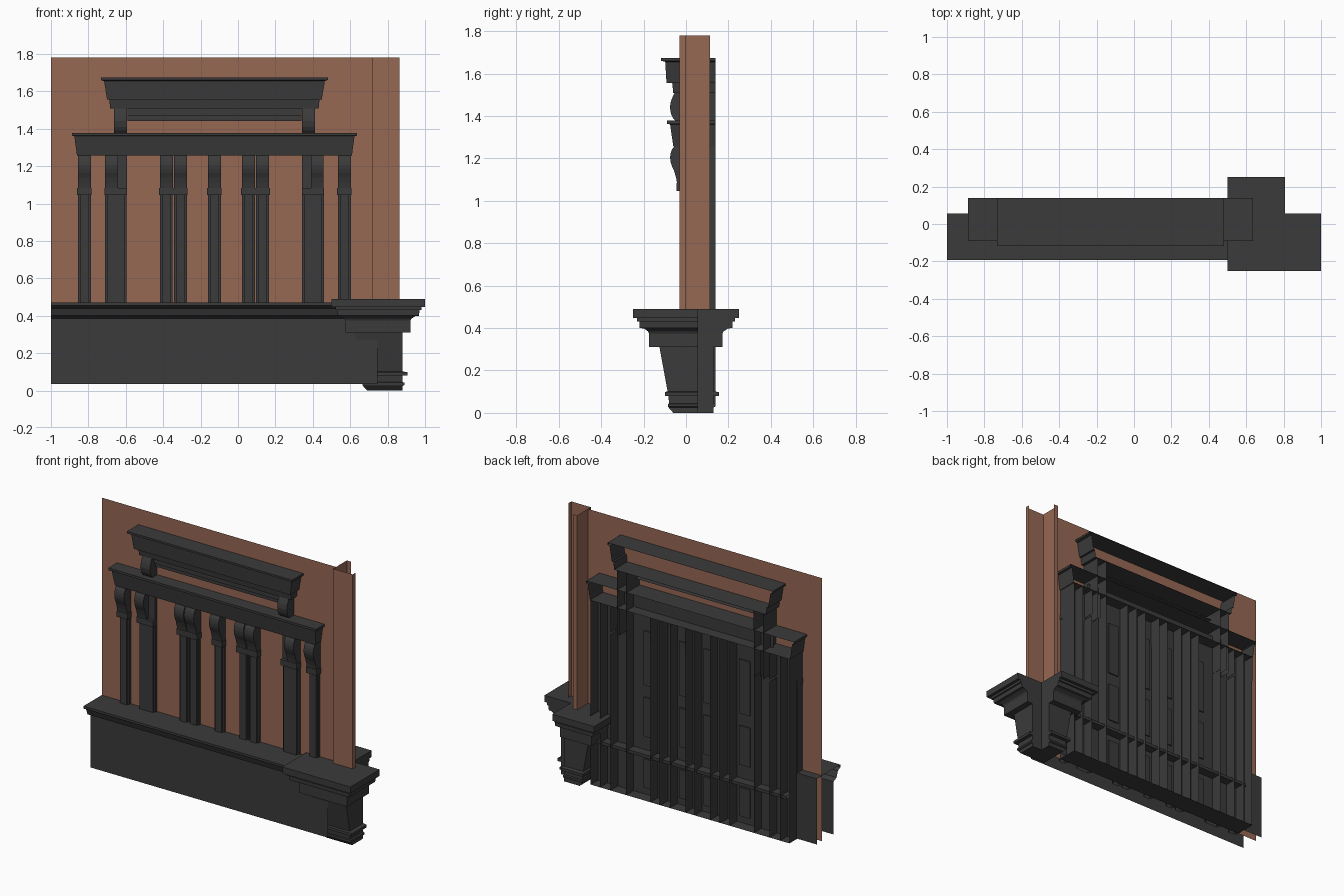
import bpy

cube = bpy.data.objects.get("Cube")
if cube:
    bpy.data.objects.remove(cube, do_unlink=True)


def material(name, rgb):
    m = bpy.data.materials.new(name)
    m.use_nodes = True
    m.diffuse_color = (*rgb, 1)
    m.node_tree.nodes["Principled BSDF"].inputs["Base Color"].default_value = (*rgb, 1)
    return m


DARK = material("charcoal paint", (0.043, 0.043, 0.043))
BROWN = material("terracotta plaster", (0.305, 0.138, 0.087))
MID = -0.126     # centre line of the shopfront
BACK = 0.138     # rear edge of the open-backed woodwork
SCREEN = 0.06    # rear screen plane
WALL_END = 0.72
FOOT = 0.035


def loft(name, rings, mat=DARK, closed=False, caps=True):
    """Skin a list of (outline, z) rings, optionally closing each outline."""
    n = len(rings[0][0])
    verts = [(x, y, z) for outline, z in rings for x, y in outline]
    faces = []
    for r in range(len(rings) - 1):
        for i in range(n if closed else n - 1):
            a, b = r * n + i, r * n + (i + 1) % n
            faces.append((a, b, b + n, a + n))
    if caps:
        faces.append(tuple(reversed(range(n))))
        faces.append(tuple(range(len(verts) - n, len(verts))))
    me = bpy.data.meshes.new(name)
    me.from_pydata(verts, [], faces)
    me.materials.append(mat)
    ob = bpy.data.objects.new(name, me)
    bpy.context.collection.objects.link(ob)


def u_shape(cx, half, front, back=BACK):
    return [(cx - half, back), (cx - half, front), (cx + half, front), (cx + half, back)]


def open_box(name, cx, half, front, z0, z1, back=BACK, caps=True):
    loft(name, [(u_shape(cx, half, front, back), z) for z in (z0, z1)], caps=caps)


def stack(name, cx, steps):
    """Open-backed moulding from (half width, front y, z) steps."""
    loft(name, [(u_shape(cx, h, f), z) for h, f, z in steps])


def strip(name, path, x0, x1, mat=DARK):
    """Extrude an open (y, z) path along x."""
    n = len(path)
    verts = [(x, y, z) for x in (x0, x1) for y, z in path]
    me = bpy.data.meshes.new(name)
    me.from_pydata(verts, [], [(i, i + n, i + n + 1, i + 1) for i in range(n - 1)])
    me.materials.append(mat)
    bpy.context.collection.objects.link(bpy.data.objects.new(name, me))


# Wall and re-entrant corner pilaster
strip("wall", [(0, FOOT), (0, 1.78)], -1, WALL_END, BROWN)
corner = [(0.863, 0), (0.863, -0.03), (WALL_END, -0.03), (WALL_END, 0.113), (0.75, 0.113)]
loft("corner_pilaster", [(corner, 0.48), (corner, 1.78)], BROWN, caps=False)

# Plinth with moulded sill, and the base board under the rear woodwork
strip("plinth", [(-0.118, FOOT), (-0.118, 0.385), (-0.15, 0.4), (-0.165, 0.44),
                 (-0.185, 0.45), (-0.192, 0.455), (-0.192, 0.47),
                 (0.056, 0.47), (0.056, FOOT)], -1, 0.745)
strip("rear_base_board", [(0, FOOT), (BACK, FOOT)], MID - 0.73, MID + 0.73)

# Corner pier: L-shaped outline, the two inner faces stay flush
NOTCH = 0.056


def pier_outline(a, b):
    pts = [(-a, -a), (b, -a), (b, NOTCH), (NOTCH, NOTCH), (NOTCH, b), (-a, b)]
    return [(0.75 + x, y) for x, y in pts]


pier = [(0, 0.06, 0.13), (0.025, 0.082, 0.13), (0.03, 0.085, 0.14), (0.042, 0.085, 0.14),
        (0.045, 0.08, 0.13), (0.08, 0.083, 0.13), (0.08, 0.1, 0.155),
        (0.098, 0.1, 0.155), (0.102, 0.087, 0.13), (0.31, 0.125, 0.13),
        (0.31, 0.175, 0.172), (0.375, 0.175, 0.172), (0.385, 0.18, 0.178),
        (0.398, 0.198, 0.198), (0.4, 0.218, 0.218), (0.43, 0.22, 0.22),
        (0.43, 0.23, 0.23), (0.447, 0.23, 0.23), (0.447, 0.25, 0.25), (0.49, 0.25, 0.25)]
loft("corner_pier", [(pier_outline(a, b), z) for z, a, b in pier], closed=True)

# Upper and main cornices
stack("upper_cornice", MID, [(0.557, -0.06, 1.507), (0.562, -0.065, 1.555), (0.574, -0.092, 1.556),
                             (0.59, -0.098, 1.655), (0.606, -0.118, 1.66), (0.606, -0.118, 1.673)])
stack("main_cornice", MID, [(0.735, -0.06, 1.257), (0.749, -0.075, 1.36),
                            (0.762, -0.09, 1.363), (0.762, -0.09, 1.378)])
open_box("frieze_band", MID, 0.465, -0.035, 1.467, 1.507, back=0.05)
open_box("frieze_lower_band", MID, 0.465, -0.02, 1.44, 1.467, back=0.05)

# Scroll brackets
SCROLL = [(1.083, -0.042), (1.11, -0.047), (1.14, -0.056), (1.165, -0.067), (1.185, -0.073),
          (1.205, -0.075), (1.225, -0.072), (1.24, -0.067), (1.257, -0.055)]
BULGE = [(1.378, -0.05), (1.39, -0.061), (1.41, -0.071), (1.44, -0.076),
         (1.47, -0.071), (1.49, -0.063), (1.507, -0.055)]


def bracket(name, cx, half, curve):
    loft(name, [(u_shape(cx, half, y), z) for z, y in curve], caps=False)


def shaft(name, cx, half, top):
    s, mid, front = 0.01, -0.016, -0.029
    left = [(-half, BACK), (-half, mid), (s - half, mid), (s - half, front)]
    pts = left + [(-x, y) for x, y in reversed(left)]
    outline = [(cx + x, y) for x, y in pts]
    loft(name, [(outline, FOOT), (outline, top)], caps=False)


def pilaster(label, cx):
    shaft("shaft_" + label, cx, 0.034, 1.257)
    bracket("bracket_" + label, cx, 0.035, SCROLL)
    open_box("bracket_foot_" + label, cx, 0.039, -0.044, 1.045, 1.083, back=0.02)


pilaster("centre", MID)
for side, s in (("right", -1), ("left", 1)):
    for part, offset in (("outer", 0.695), ("middle", 0.257), ("inner", 0.182)):
        pilaster(part + "_" + side, MID + s * offset)
    # Wide pilaster carrying the upper bracket
    shaft("wide_shaft_" + side, MID + s * 0.527, 0.058, 1.07)
    bracket("wide_bracket_" + side, MID + s * 0.55, 0.034, SCROLL)
    open_box("wide_bracket_foot_" + side, MID + s * 0.527, 0.06, -0.044, 1.045, 1.083, back=0.02)
    open_box("upper_post_" + side, MID + s * 0.502, 0.034, -0.022, 1.07, 1.507, caps=False)
    bracket("upper_bracket_" + side, MID + s * 0.502, 0.035, BULGE)

# Panelled screen and rails behind the wall
strip("rear_screen", [(SCREEN, FOOT), (SCREEN, 1.257)], MID - 0.73, MID + 0.73)
strip("rear_screen_top", [(SCREEN, 1.257), (SCREEN, 1.345)], MID - 0.56, MID + 0.56)
strip("rear_rail", [(SCREEN, 0.31), (0.12, 0.31), (0.12, 0.33), (SCREEN, 0.33)],
      MID - 0.695, MID + 0.695)
for offset in (-0.35, -0.09, 0.09, 0.35):
    for z0, z1 in ((0.08, 0.27), (0.42, 0.68), (0.76, 1.12)):
        panel = u_shape(MID + offset, 0.04, SCREEN + 0.008, SCREEN)
        loft("rear_panel", [(panel, z0), (panel, z1)])
